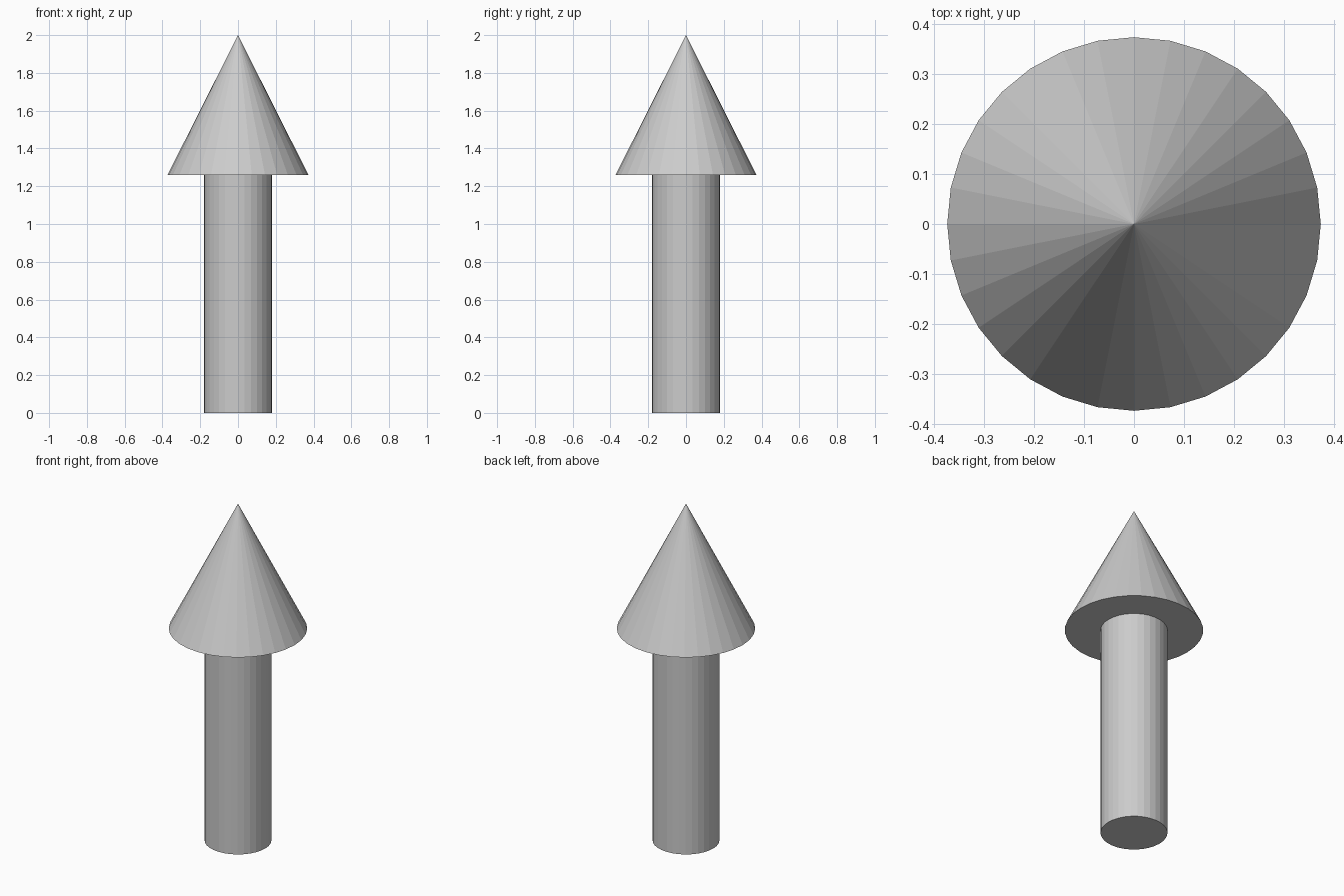
import bpy

if "Cube" in bpy.data.objects:
    bpy.data.objects.remove(bpy.data.objects["Cube"])

SIDES = 32
NECK_Z = 1.26    # where the head sits on the shaft
TOP_Z = 2.0

# Round shaft standing on the ground
bpy.ops.mesh.primitive_cylinder_add(
    vertices=SIDES, radius=0.18, depth=NECK_Z, location=(0, 0, NECK_Z / 2))
bpy.context.object.name = "arrow_shaft"

# Pointed cone head with a closed underside
head_height = TOP_Z - NECK_Z
bpy.ops.mesh.primitive_cone_add(
    vertices=SIDES, radius1=0.373, radius2=0, depth=head_height,
    location=(0, 0, NECK_Z + head_height / 2))
bpy.context.object.name = "arrow_head"
